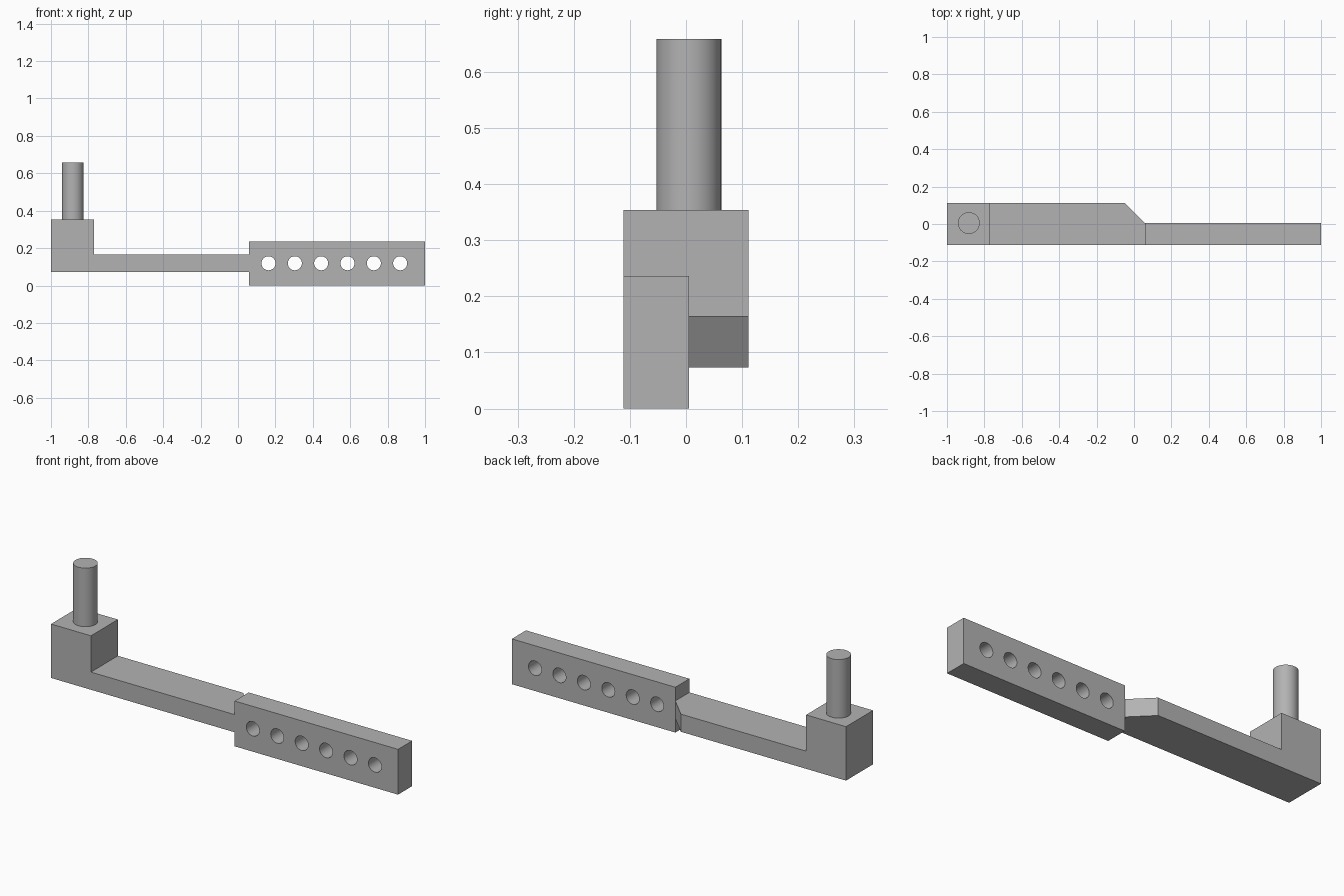
import bpy
import bmesh
import math
from mathutils import Vector

cube = bpy.data.objects.get("Cube")
if cube:
    bpy.data.objects.remove(cube, do_unlink=True)

steel = bpy.data.materials.new("plain_grey")
steel.use_nodes = True
GREY = (0.45, 0.45, 0.45, 1)
steel.diffuse_color = GREY
steel.node_tree.nodes["Principled BSDF"].inputs["Base Color"].default_value = GREY

FRONT, BACK, PLATE_BACK = -0.111, 0.111, 0.005
JOINT = 0.058  # where the arm meets the plate


def extrude_profile(name, profile, y0, y1, cut=None):
    """Extrude an x-z outline along y, optionally slicing off a corner."""
    bm = bmesh.new()
    face = bm.faces.new([bm.verts.new((x, y0, z)) for x, z in profile])
    out = bmesh.ops.extrude_face_region(bm, geom=[face])
    moved = [g for g in out["geom"] if isinstance(g, bmesh.types.BMVert)]
    bmesh.ops.translate(bm, verts=moved, vec=(0, y1 - y0, 0))
    if cut:
        point, normal = cut
        res = bmesh.ops.bisect_plane(bm, geom=bm.verts[:] + bm.edges[:] + bm.faces[:],
                                     plane_co=point, plane_no=normal, clear_outer=True)
        edges = [g for g in res["geom_cut"] if isinstance(g, bmesh.types.BMEdge)]
        bmesh.ops.holes_fill(bm, edges=edges)
    bmesh.ops.recalc_face_normals(bm, faces=bm.faces[:])
    mesh = bpy.data.meshes.new(name)
    bm.to_mesh(mesh)
    bm.free()
    obj = bpy.data.objects.new(name, mesh)
    bpy.context.collection.objects.link(obj)
    mesh.materials.append(steel)
    return obj


def cylinder(name, radius, depth, location, rotation=(0, 0, 0)):
    bpy.ops.mesh.primitive_cylinder_add(vertices=48, radius=radius, depth=depth,
                                        location=location, rotation=rotation)
    obj = bpy.context.object
    obj.name = name
    obj.data.materials.append(steel)
    return obj


def smooth(obj):
    bpy.ops.object.select_all(action="DESELECT")
    obj.select_set(True)
    bpy.context.view_layer.objects.active = obj
    bpy.ops.object.shade_smooth_by_angle(angle=math.radians(30))


# Arm with raised end block, its far back corner cut at a slant
low, arm_top, block_top = 0.073, 0.165, 0.354
outline = [(-1, low), (JOINT, low), (JOINT, arm_top),
           (-0.77, arm_top), (-0.77, block_top), (-1, block_top)]
corner = Vector((JOINT, PLATE_BACK, 0))
extrude_profile("arm_and_block", outline, FRONT, BACK, (corner, Vector((1, 1, 0)).normalized()))

# Upright peg
peg_base, peg_top = block_top, 0.659
peg = cylinder("peg", 0.058, peg_top - peg_base, (-0.883, 0.005, (peg_base + peg_top) / 2))
smooth(peg)

# Mounting plate with a row of through holes
plate = extrude_profile("mounting_plate",
                        [(JOINT, 0), (1, 0), (1, 0.236), (JOINT, 0.236)], FRONT, PLATE_BACK)
for i in range(6):
    cutter = cylinder(f"hole_cutter_{i + 1}", 0.0375, 0.4,
                      (0.163 + i * 0.1408, -0.05, 0.119), (math.pi / 2, 0, 0))
    cutter.hide_render = True
    mod = plate.modifiers.new("hole", "BOOLEAN")
    mod.operation = "DIFFERENCE"
    mod.solver = "EXACT"
    mod.object = cutter
    bpy.context.view_layer.objects.active = plate
    bpy.ops.object.modifier_apply(modifier=mod.name)
    bpy.data.objects.remove(cutter, do_unlink=True)
smooth(plate)
